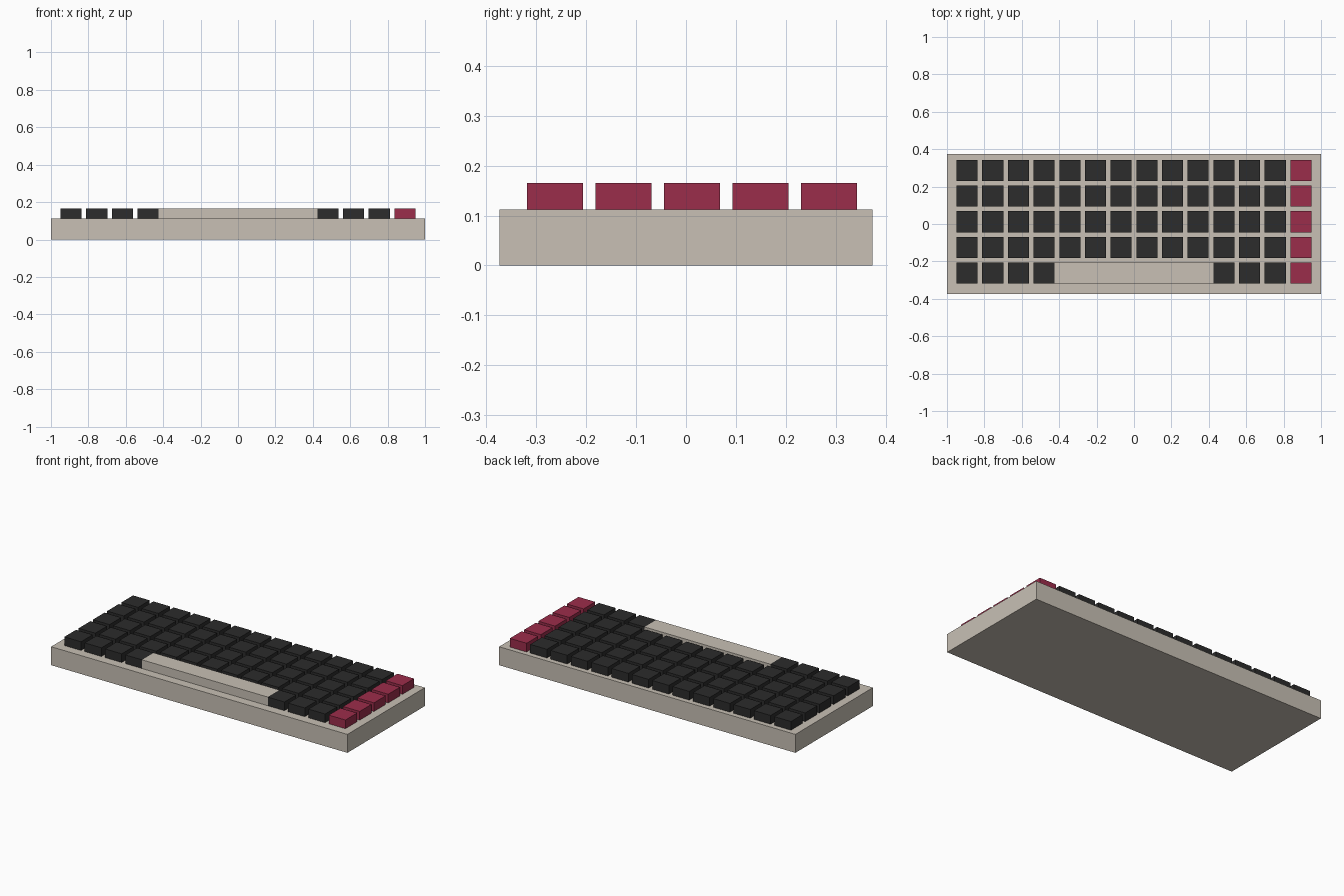
import bpy

if "Cube" in bpy.data.objects:
    bpy.data.objects.remove(bpy.data.objects["Cube"])


def material(name, rgb):
    mat = bpy.data.materials.new(name)
    mat.use_nodes = True
    color = (*rgb, 1)
    mat.diffuse_color = color
    mat.node_tree.nodes["Principled BSDF"].inputs["Base Color"].default_value = color
    return mat


def box(name, center, size, mat):
    bpy.ops.mesh.primitive_cube_add(size=1, location=center)
    obj = bpy.context.object
    obj.name = name
    obj.scale = size
    bpy.ops.object.transform_apply(location=False, rotation=False, scale=True)
    obj.data.materials.append(mat)
    return obj


beige = material("warm beige", (0.58, 0.53, 0.46))
charcoal = material("charcoal", (0.025, 0.025, 0.025))
crimson = material("crimson", (0.33, 0.026, 0.07))

COLUMNS, ROWS = 14, 5
PITCH, KEY = 0.1373, 0.1125
CASE_TOP, KEY_HEIGHT = 0.1125, 0.053
ROW_SHIFT = 0.012
key_z = CASE_TOP + KEY_HEIGHT / 2

# Case
box("case", (0, 0, CASE_TOP / 2), (2, 0.747, CASE_TOP), beige)

# Key grid: the front row leaves room for the space bar, the last column is an accent
for row in range(ROWS):
    y = (row - (ROWS - 1) / 2) * PITCH + ROW_SHIFT
    for col in range(COLUMNS):
        if row == 0 and 4 <= col <= 9:
            continue
        x = (col - (COLUMNS - 1) / 2) * PITCH
        mat = crimson if col == COLUMNS - 1 else charcoal
        box(f"key_row{row + 1}_column{col + 1}", (x, y, key_z), (KEY, KEY, KEY_HEIGHT), mat)

# Space bar fills the gap between the neighbouring keys
bar_length = 7 * PITCH - KEY
front_y = -(ROWS - 1) / 2 * PITCH + ROW_SHIFT
box("space_bar", (0, front_y, key_z), (bar_length, KEY, KEY_HEIGHT), beige)
